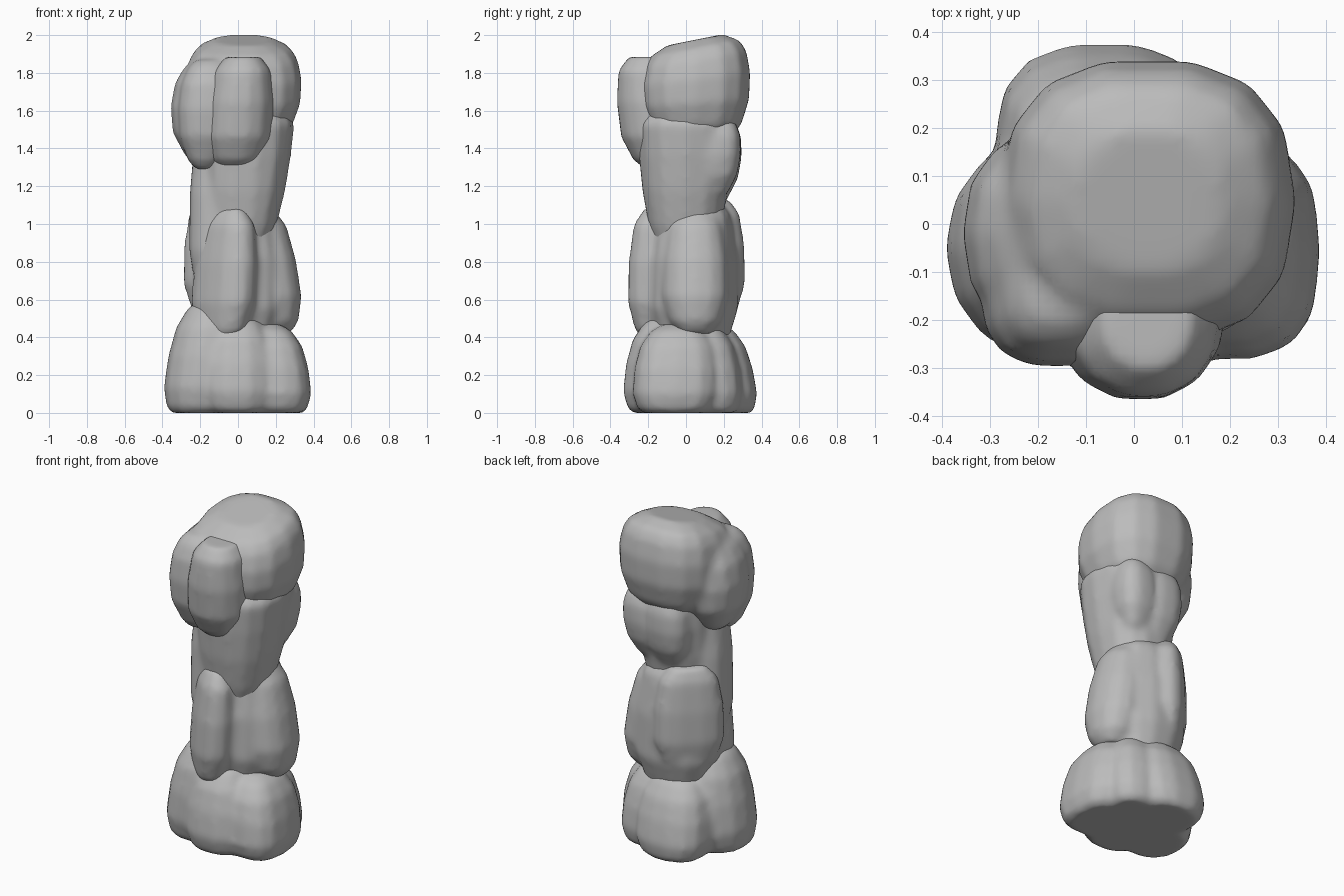
import bpy
import bmesh
from math import cos, sin, pi, radians, copysign

cube = bpy.data.objects.get("Cube")
if cube:
    bpy.data.objects.remove(cube, do_unlink=True)

# One plain stone colour
stone = bpy.data.materials.new("grey stone")
stone.use_nodes = True
colour = (0.5, 0.5, 0.5, 1)
stone.diffuse_color = colour
shader = stone.node_tree.nodes["Principled BSDF"]
shader.inputs["Base Color"].default_value = colour
shader.inputs["Roughness"].default_value = 0.8

# Vertical outlines: (height fraction, width fraction)
OUTLINES = {
    "squat": [(0, .74), (.05, .87), (.22, 1), (.5, .98), (.75, .87), (.92, .64), (1, .35)],
    "egg": [(0, .3), (.08, .55), (.3, .9), (.55, 1), (.78, .93), (.93, .72), (1, .45)],
    "slab": [(0, .45), (.1, .78), (.3, 1), (.6, .98), (.88, .82), (1, .5)],
    "wedge": [(0, .6), (.15, .74), (.4, .88), (.65, .96), (.88, 1), (1, .75)],
    "crown": [(0, .65), (.12, .84), (.35, .98), (.6, 1), (.8, .93), (.91, .81), (1, .5)],
}
SIDES = 14


def boulder(bm, xs, ys, zs, outline, lean=(0, 0), turn=0, square=.75, rise=0):
    """Loft a rounded stone inside the given x, y and z spans. lean shifts the top
    against the bottom, turn rotates the section, rise slopes the top up to the back."""
    cx, cy = sum(xs) / 2, sum(ys) / 2
    rx, ry = (xs[1] - xs[0]) / 2, (ys[1] - ys[0]) / 2
    angle = radians(turn)
    rings = []
    for h, w in OUTLINES[outline]:
        ring = []
        for i in range(SIDES):
            t = 2 * pi * i / SIDES
            u = copysign(abs(cos(t)) ** square, cos(t)) * rx * w
            v = copysign(abs(sin(t)) ** square, sin(t)) * ry * w
            x = cx + u * cos(angle) - v * sin(angle) + lean[0] * (h - .5)
            y = cy + u * sin(angle) + v * cos(angle) + lean[1] * (h - .5)
            z = zs[0] + h * (zs[1] - zs[0] + rise * (y - cy))
            ring.append(bm.verts.new((x, y, z)))
        rings.append(ring)
    for low, high in zip(rings, rings[1:]):
        for i in range(SIDES):
            j = (i + 1) % SIDES
            bm.faces.new((low[i], low[j], high[j], high[i]))
    bm.faces.new(rings[0][::-1])
    bm.faces.new(rings[-1])


def cluster(name, *stones):
    """Weld several stones into one worn, softly creased rock."""
    bm = bmesh.new()
    for spans, options in stones:
        boulder(bm, *spans, **options)
    mesh = bpy.data.meshes.new(name)
    bm.to_mesh(mesh)
    bm.free()
    mesh.materials.append(stone)
    ob = bpy.data.objects.new(name, mesh)
    bpy.context.collection.objects.link(ob)
    weld = ob.modifiers.new("weld", "REMESH")
    weld.mode = "VOXEL"
    weld.voxel_size = .02
    weld.use_smooth_shade = True
    worn = ob.modifiers.new("worn", "SMOOTH")
    worn.factor = .5
    worn.iterations = 6


def rock(xs, ys, zs, outline, **options):
    return (xs, ys, zs, outline), options


# Foot: left, front, right and back lobes
cluster(
    "foot_rock",
    rock((-.375, .05), (-.28, .18), (0, .6), "squat", lean=(.07, 0), square=.95),
    rock((-.2, .2), (-.325, .15), (0, .52), "squat", lean=(0, .04)),
    rock((-.04, .378), (-.28, .18), (0, .47), "squat", lean=(-.04, .02), square=.68),
    rock((-.285, .17), (-.04, .36), (0, .47), "squat", lean=(.02, -.07), square=.8),
    rock((-.1, .3), (-.1, .29), (0, .47), "squat", lean=(-.02, -.04)),
)

# Middle: round core, front pillar, right block and back plate
cluster(
    "middle_rock",
    rock((-.245, .25), (-.2, .28), (.3, 1.15), "slab", square=.85),
    rock((-.19, .05), (-.34, .06), (.37, 1.08), "slab", lean=(.05, 0), turn=45, square=.9),
    rock((0, .32), (-.13, .23), (.42, 1.07), "slab", lean=(-.09, 0), square=.9),
    rock((-.32, .08), (.04, .25), (.5, 1.13), "slab", turn=45),
)

# Upper: wedge with a long left column and a back bulge
cluster(
    "upper_rock",
    rock((-.225, .285), (-.265, .26), (.88, 1.62), "wedge", lean=(.04, .01), square=.85),
    rock((-.26, .04), (-.18, .12), (.56, 1.56), "slab", square=.85),
    rock((-.16, .13), (.02, .295), (1.1, 1.56), "egg", lean=(0, .03)),
    rock((.02, .27), (.04, .29), (1.13, 1.56), "egg", lean=(.03, .03)),
)

# Head: broad sloping crown with a left shoulder
cluster(
    "head_rock",
    rock((-.28, .338), (-.25, .345), (1.46, 1.975), "crown", square=.8, rise=.2),
    rock((-.36, .06), (-.24, .2), (1.32, 1.87), "egg", lean=(.04, 0), square=.85),
    rock((-.325, 0), (-.3, .05), (1.29, 1.87), "egg", lean=(.03, 0)),
)

# Hanging stone on the front of the head
cluster(
    "head_front_rock",
    rock((-.18, .195), (-.365, .06), (1.28, 1.885), "slab", lean=(.04, -.09), square=.9),
)
